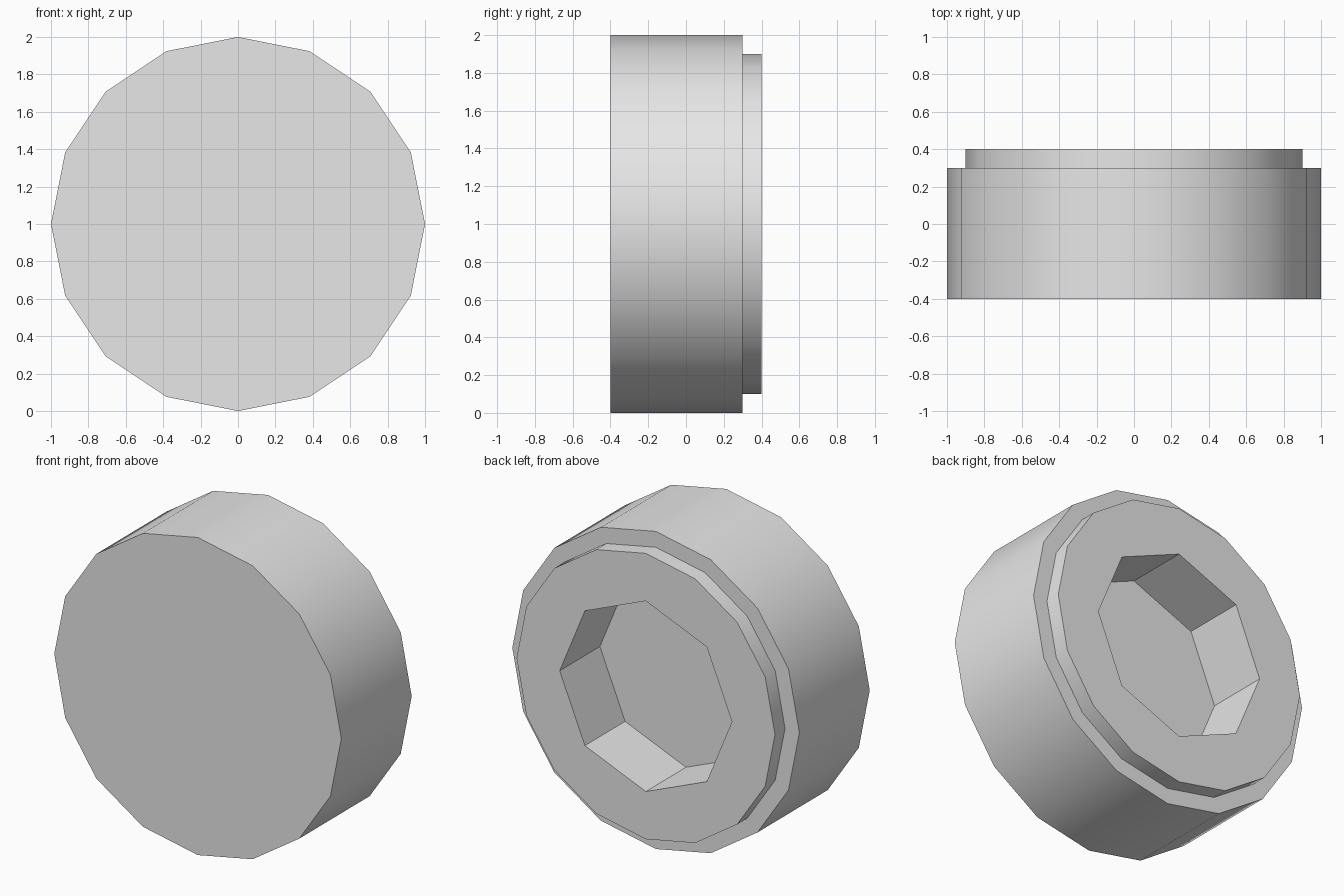
import bpy, bmesh, math

cube = bpy.data.objects.get("Cube")
if cube:
    bpy.data.objects.remove(cube, do_unlink=True)

grey = bpy.data.materials.new("plain grey")
grey.use_nodes = True
colour = (0.8, 0.8, 0.8, 1)
grey.diffuse_color = colour
grey.node_tree.nodes["Principled BSDF"].inputs["Base Color"].default_value = colour


def turned_solid(name, sides, profile):
    """Closed solid of polygon rings along y; profile holds (radius, y)."""
    bm = bmesh.new()
    rings = []
    for radius, y in profile:
        angles = [2 * math.pi * i / sides for i in range(sides)]
        rings.append([bm.verts.new((radius * math.cos(a), y, 1 + radius * math.sin(a)))
                      for a in angles])
    for a, b in zip(rings, rings[1:]):
        for i in range(sides):
            j = (i + 1) % sides
            bm.faces.new((a[i], a[j], b[j], b[i]))
    bm.faces.new(rings[0])
    bm.faces.new(rings[-1])
    bmesh.ops.recalc_face_normals(bm, faces=bm.faces)
    mesh = bpy.data.meshes.new(name)
    bm.to_mesh(mesh)
    bm.free()
    mesh.materials.append(grey)
    obj = bpy.data.objects.new(name, mesh)
    bpy.context.collection.objects.link(obj)
    return obj


# Cap body with a stepped rim at the back
cap = turned_solid("stepped_cap", 16, [(1, -0.4), (1, 0.3), (0.9, 0.3), (0.9, 0.4)])

# Eight-sided socket sunk into the back
cutter = turned_solid("socket_cutter", 8, [(0.6, 0), (0.6, 0.6)])
cut = cap.modifiers.new("socket", "BOOLEAN")
cut.operation = "DIFFERENCE"
cut.solver = "EXACT"
cut.object = cutter

bpy.ops.object.select_all(action="DESELECT")
cap.select_set(True)
bpy.context.view_layer.objects.active = cap
bpy.ops.object.modifier_apply(modifier=cut.name)
bpy.data.objects.remove(cutter, do_unlink=True)

# Rounded sides, crisp rims and flat socket walls
bpy.ops.object.shade_smooth_by_angle(angle=math.radians(30))
